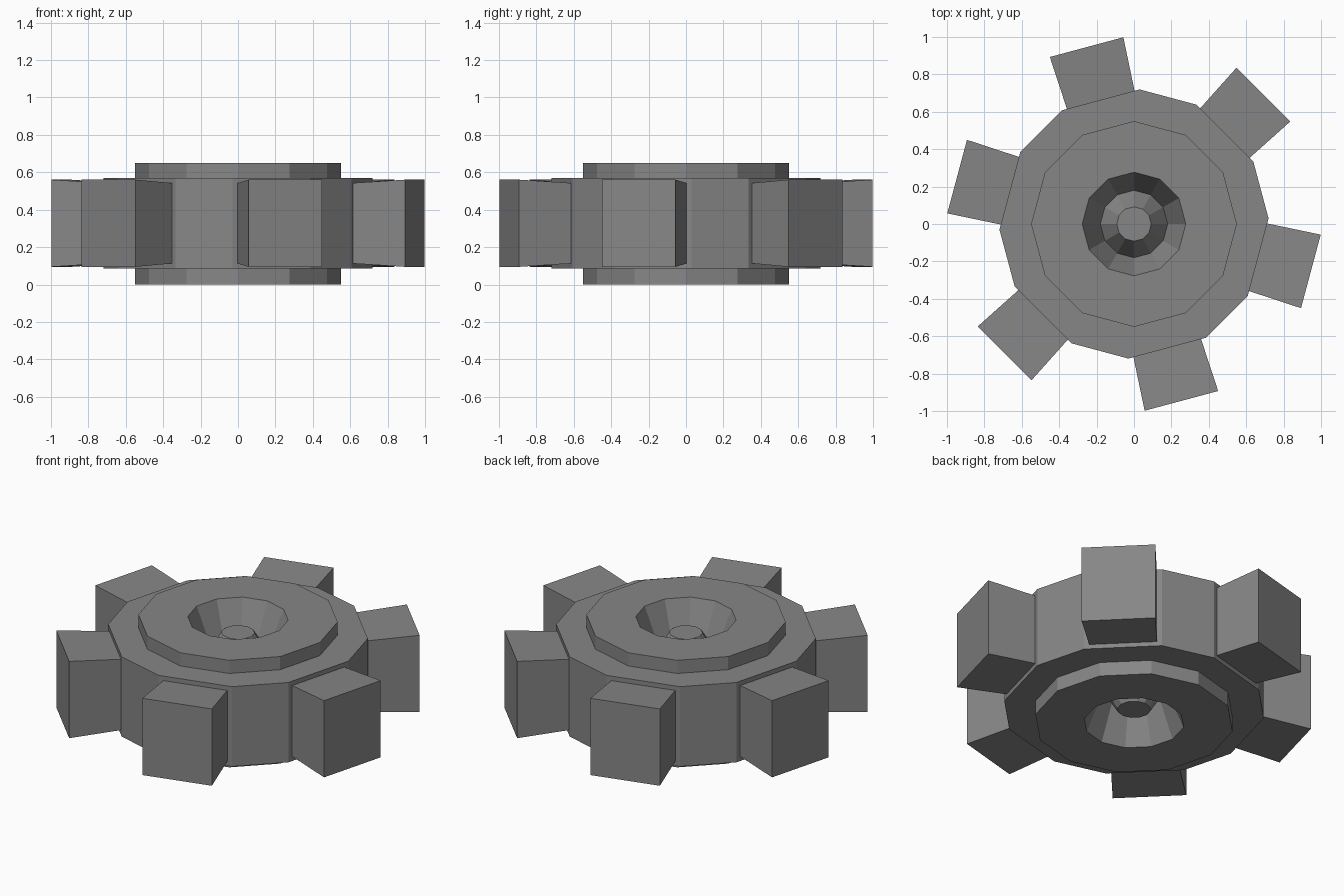
import bpy, bmesh
from math import radians, sin, cos

if "Cube" in bpy.data.objects:
    bpy.data.objects.remove(bpy.data.objects["Cube"])

N = 12
EVEN = [radians(30 * i) for i in range(N)]
# rim corners pair up so that each tooth sits on a wide flat
RIM = [radians(60 * k + a) for k in range(6) for a in (2.4, 27.6)]

# dark grey metal
metal = bpy.data.materials.new("dark_grey")
metal.diffuse_color = (0.24, 0.24, 0.24, 1)
metal.use_nodes = True
metal.node_tree.nodes["Principled BSDF"].inputs["Base Color"].default_value = metal.diffuse_color


def finish(bm, name):
    bmesh.ops.recalc_face_normals(bm, faces=bm.faces)
    mesh = bpy.data.meshes.new(name)
    bm.to_mesh(mesh)
    bm.free()
    mesh.materials.append(metal)
    ob = bpy.data.objects.new(name, mesh)
    bpy.context.collection.objects.link(ob)
    return ob


# wheel body: axle stub, conical recess, hub collar and rim, on both sides
profile = [
    (0.092, 0.565, EVEN), (0.18, 0.42, EVEN), (0.277, 0.65, EVEN),
    (0.55, 0.65, EVEN), (0.55, 0.57, EVEN), (0.72, 0.57, RIM),
    (0.72, 0.085, RIM), (0.55, 0.085, EVEN), (0.55, 0.0, EVEN),
    (0.277, 0.0, EVEN), (0.18, 0.23, EVEN), (0.092, 0.085, EVEN),
]
bm = bmesh.new()
loops = [[bm.verts.new((r * cos(a), r * sin(a), z)) for a in angles]
         for r, z, angles in profile]
for a, b in zip(loops, loops[1:]):
    for i in range(N):
        j = (i + 1) % N
        bm.faces.new((a[i], a[j], b[j], b[i]))
bm.faces.new(loops[0])
bm.faces.new(loops[-1])
finish(bm, "wheel_body")


# teeth: blocks that flare slightly outwards
def tooth(index):
    bm = bmesh.new()
    bmesh.ops.create_cube(bm, size=2)
    for v in bm.verts:
        outer = v.co.x > 0
        v.co.x = 0.979 if outer else 0.684
        v.co.y *= 0.2035 if outer else 0.187
        v.co.z = 0.3275 + v.co.z * (0.233 if outer else 0.215)
    ob = finish(bm, f"tooth_{index + 1}")
    ob.rotation_euler.z = radians(60 * index - 15)


for k in range(6):
    tooth(k)
